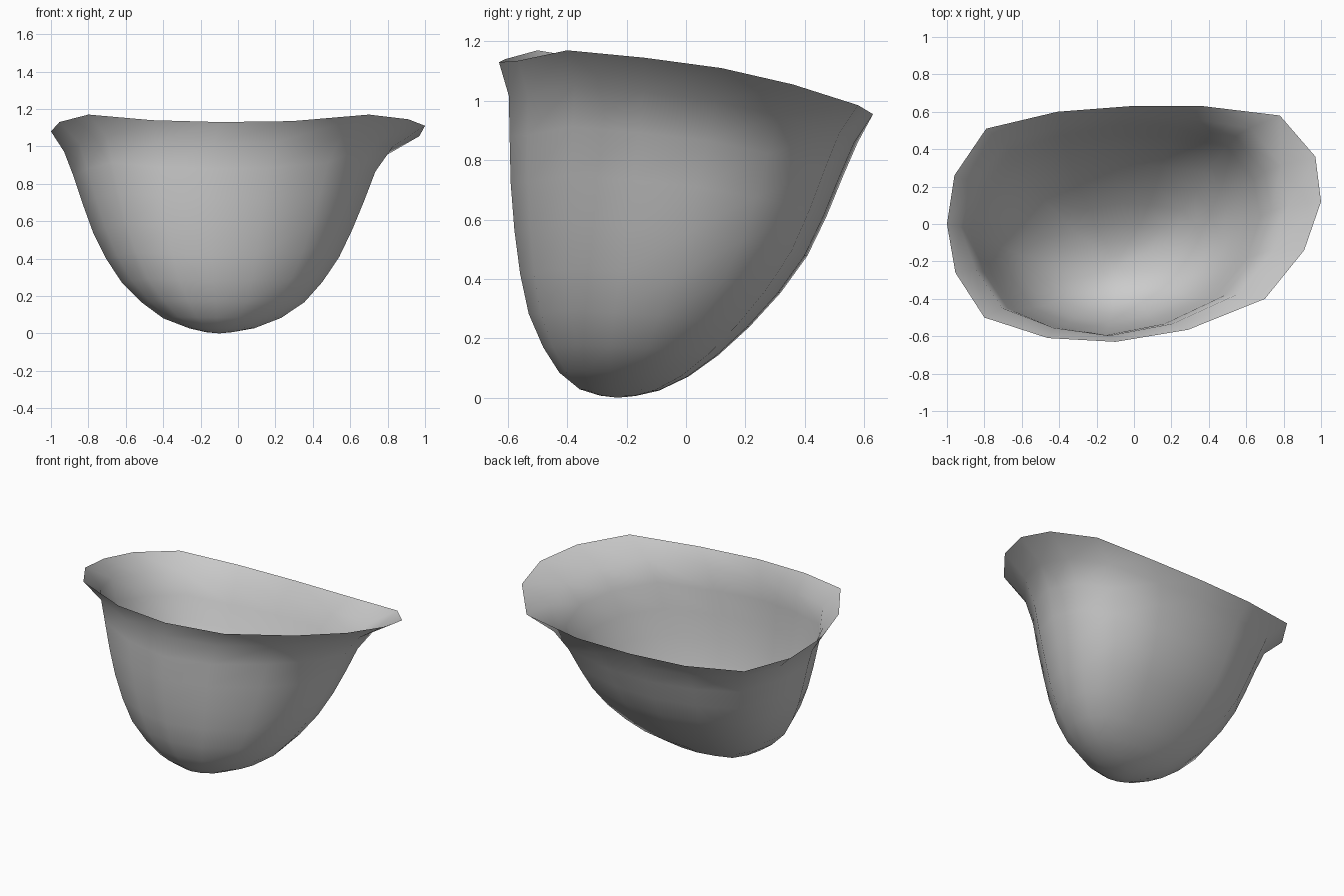
import bpy, bmesh

if "Cube" in bpy.data.objects:
    bpy.data.objects.remove(bpy.data.objects["Cube"])

# Rim outline, counter-clockwise from the left tip
rim = [(-1, 0, 1.08), (-.955, -.26, 1.13), (-.80, -.50, 1.17), (-.46, -.61, 1.14),
       (-.10, -.63, 1.13), (.29, -.565, 1.135), (.70, -.40, 1.17), (.91, -.14, 1.145),
       (1, .12, 1.11), (.97, .36, 1.055), (.78, .58, .985), (.37, .63, .955),
       (-.02, .63, .955), (-.41, .60, .965), (-.79, .51, .995), (-.96, .26, 1.035)]

# Section extents: height fraction, left x, right x, front y, back y
levels = [(.006, -.17, -.03, -.29, -.17), (.025, -.26, .09, -.36, -.09),
          (.075, -.40, .235, -.43, .01), (.15, -.51, .36, -.485, .11),
          (.25, -.62, .46, -.535, .215), (.37, -.705, .55, -.565, .32),
          (.50, -.775, .62, -.585, .41), (.64, -.83, .685, -.598, .475),
          (.78, -.88, .745, -.602, .53), (.90, -.93, .84, -.605, .58),
          (1, -1, 1, -.63, .63)]


def section_point(x, y, z, level):
    """Fit a rim point to a section, rounding its corners below the rim."""
    h, left, right, front, back = level
    v = y / .63
    k = (.07 if x < 0 else .035) if h < 1 else 0
    s = 1 - k * 2 * abs(x * v) / (x * x + v * v)
    return ((left + right + x * s * (right - left)) / 2,
            (front + back + v * s * (back - front)) / 2, h * z)


# Open shell lofted through the scaled sections
bm = bmesh.new()
rings = [[bm.verts.new(section_point(*p, lv)) for p in rim] for lv in levels]
n = len(rim)
bottom = bm.verts.new((-.10, -.23, 0))
for i in range(n):
    j = (i + 1) % n
    bm.faces.new((bottom, rings[0][j], rings[0][i]))
    for a, b in zip(rings, rings[1:]):
        bm.faces.new((a[i], a[j], b[j], b[i]))
for f in bm.faces:
    f.smooth = True

mesh = bpy.data.meshes.new("cup_shell")
bm.to_mesh(mesh)
bm.free()
bpy.context.collection.objects.link(bpy.data.objects.new("cup_shell", mesh))
